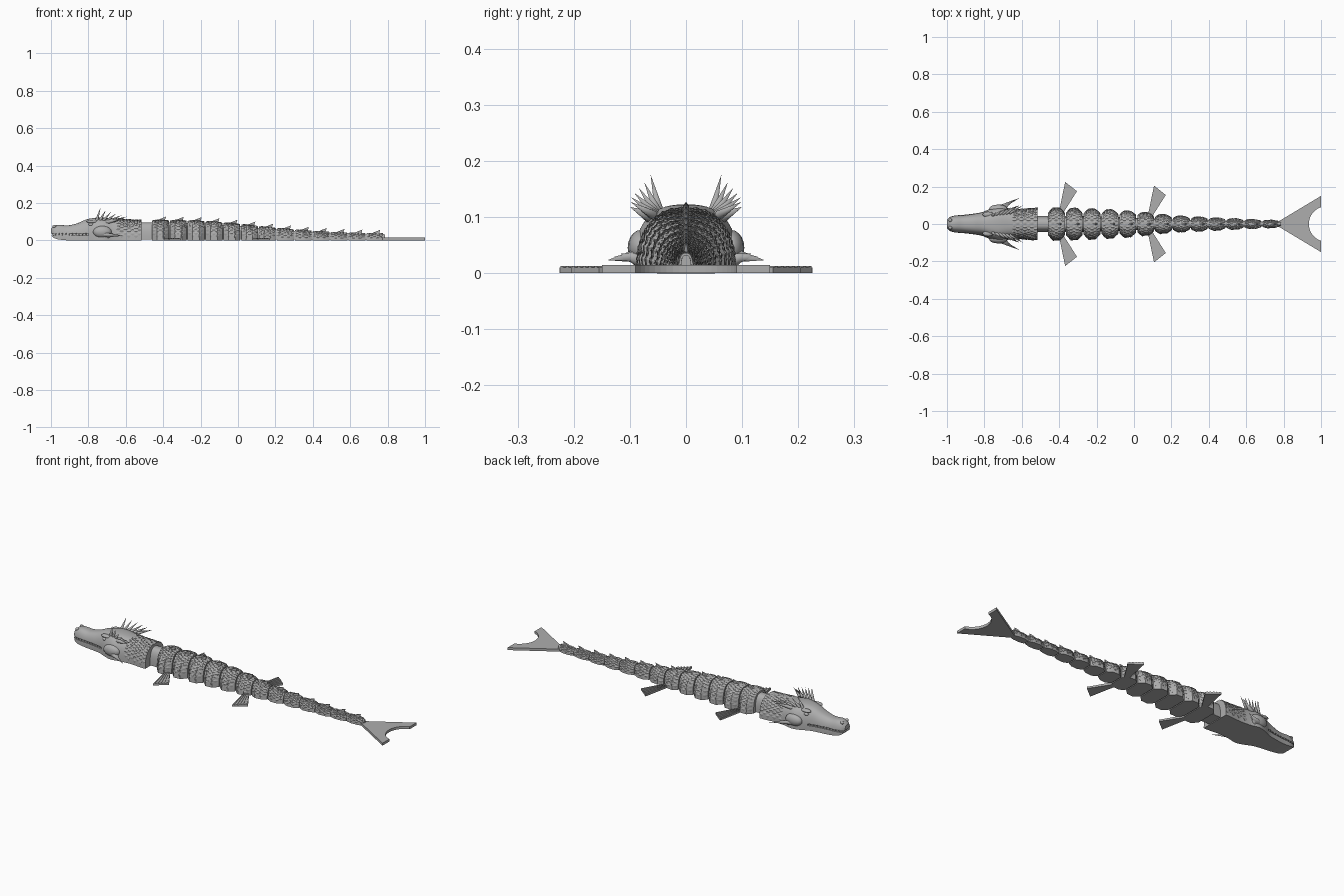
import bpy, bmesh, math
from mathutils import Vector

cube = bpy.data.objects.get("Cube")
if cube:
    bpy.data.objects.remove(cube)

grey = bpy.data.materials.new("stone grey")
grey.use_nodes = True
COLOUR = (0.42, 0.42, 0.42, 1)
grey.diffuse_color = COLOUR
grey.node_tree.nodes["Principled BSDF"].inputs["Base Color"].default_value = COLOUR


def finish(bm, name, smooth=None):
    bmesh.ops.recalc_face_normals(bm, faces=bm.faces)
    mesh = bpy.data.meshes.new(name)
    bm.to_mesh(mesh)
    bm.free()
    mesh.materials.append(grey)
    ob = bpy.data.objects.new(name, mesh)
    bpy.context.collection.objects.link(ob)
    if smooth:
        bpy.ops.object.select_all(action='DESELECT')
        ob.select_set(True)
        bpy.context.view_layer.objects.active = ob
        bpy.ops.object.shade_smooth_by_angle(angle=math.radians(smooth))
    return ob


def sample(table, x):
    """Smooth interpolation of a table of (x, values...)."""
    i = 0
    while i < len(table) - 2 and x > table[i + 1][0]:
        i += 1
    p = [table[max(0, min(len(table) - 1, i + k))] for k in (-1, 0, 1, 2)]
    t = max(0, min(1, (x - p[1][0]) / (p[2][0] - p[1][0])))
    out = []
    for a, b, c, d in list(zip(*p))[1:]:
        out.append(b + t * (c - a + t * (2*a - 5*b + 4*c - d + t * (3*(b - c) + d - a))) / 2)
    return out


def arch(x, a, w, h, zb=0):
    """Point on the flat-bottomed cross-section, angle a from 0 to pi."""
    c, s = math.cos(a), math.sin(a)
    return Vector((x, math.copysign(w * abs(c) ** 0.75, c), zb + (h - zb) * max(s, 0) ** 0.75))


def loft(bm, stations, n=24):
    rings = [[bm.verts.new(arch(x, math.pi * i / n, *v)) for i in range(n + 1)]
             for x, *v in stations]
    for r, q in zip(rings, rings[1:]):
        for i in range(n + 1):
            j = (i + 1) % (n + 1)
            bm.faces.new((r[i], r[j], q[j], q[i]))
    bm.faces.new(rings[0])
    bm.faces.new(rings[-1])


def spike(bm, base, tip, r, n=8):
    base, tip = Vector(base), Vector(tip)
    d = tip - base
    u = d.orthogonal().normalized()
    v = d.normalized().cross(u)
    ring = [bm.verts.new(base + r * (math.cos(t) * u + math.sin(t) * v))
            for t in (2 * math.pi * i / n for i in range(n))]
    top = bm.verts.new(tip)
    bm.faces.new(ring)
    for i in range(n):
        bm.faces.new((ring[i], ring[(i + 1) % n], top))


def plate(bm, outline, z0, z1):
    low = [bm.verts.new((x, y, z0)) for x, y in outline]
    high = [bm.verts.new((x, y, z1)) for x, y in outline]
    bm.faces.new(low)
    bm.faces.new(high)
    for i in range(len(low)):
        j = (i + 1) % len(low)
        bm.faces.new((low[i], low[j], high[j], high[i]))


def scales(bm, surf, x0, x1, rows, across, lift):
    """Overlapping diamond scales, raised at the rear tip."""
    dx, da = (x1 - x0) / rows, math.pi / across
    for r in range(rows):
        for k in range(across - 1):
            a = da * (k + 0.75 + 0.5 * (r % 2))
            x = x0 + dx * (r + 0.5)
            mid = surf(x, a)
            out = Vector((0, mid.y, mid.z - 0.01)).normalized() * lift
            front, back = surf(x - dx * 0.6, a), surf(x + dx * 0.7, a) + out
            left, right = surf(x, a - da * 0.5), surf(x, a + da * 0.5)
            f, b, l, s, m = (bm.verts.new(p) for p in
                             (front, back, left, right, mid + out))
            under = bm.verts.new(surf(x + dx * 0.5, a) - out)
            for tri in ((f, l, m), (l, b, m), (b, s, m), (s, f, m),
                        (l, under, b), (b, under, s), (f, under, l), (s, under, f)):
                bm.faces.new(tri)


# Head and neck: x, half width, top, bottom
HEAD = [(-1.0, .022, .062, .03), (-.988, .036, .076, .014), (-.96, .045, .083, .005),
        (-.91, .049, .08, 0), (-.86, .055, .091, 0), (-.81, .064, .112, 0),
        (-.76, .085, .121, 0), (-.72, .094, .122, 0), (-.67, .084, .118, 0),
        (-.61, .08, .113, 0), (-.54, .085, .108, 0), (-.515, .085, .108, 0)]
xs = [-1 + .485 * (i / 64) for i in range(65)]
bm = bmesh.new()
loft(bm, [(x, *sample(HEAD, x)) for x in xs], 32)
head = finish(bm, "head")

# Mouth slot cut around the snout, with an inner core
bm = bmesh.new()
plate(bm, [(-1.02, -.2), (-.8, -.2), (-.8, .2), (-1.02, .2)], .027, .036)
cutter = finish(bm, "mouth_cutter")
cutter.hide_render = True
cutter.hide_viewport = True
cut = head.modifiers.new("mouth", 'BOOLEAN')
cut.operation = 'DIFFERENCE'
cut.object = cutter
bpy.context.view_layer.objects.active = head
head.select_set(True)
bpy.ops.object.shade_smooth_by_angle(angle=math.radians(40))

bm = bmesh.new()
core = [(x + .006, *sample(HEAD, x)) for x in xs[:29]]
loft(bm, [(x, w * .86, h * .8, b + .003) for x, w, h, b in core])
finish(bm, "mouth_core", 40)

# Teeth, eyes, nostrils, cheek spikes and crest, on both sides
teeth, face, horns = bmesh.new(), bmesh.new(), bmesh.new()
for s in (-1, 1):
    for i in range(10):
        x = -.975 + .018 * i
        w, h, b = sample(HEAD, x)
        y = abs(arch(x, math.asin(min(1, ((.032 - b) / (h - b)) ** 1.333)), w, h, b).y)
        spike(teeth, (x, s * (y - .004), .038), (x, s * (y - .003), .025), .005, 6)

    def ball(centre, size):
        made = bmesh.ops.create_uvsphere(face, u_segments=16, v_segments=10, radius=1)
        for v in made["verts"]:
            v.co = Vector(centre) + Vector(a * b for a, b in zip(v.co, size))
    ball((-.785, s * .055, .084), (.014, .012, .008))
    ball((-.78, s * .051, .1), (.03, .015, .009))
    ball((-.982, s * .02, .074), (.01, .009, .008))
    ball((-.725, s * .08, .045), (.05, .024, .032))

    for i in range(3):
        spike(horns, (-.725 + .015 * i, s * .085, .032 - .004 * i),
              (-.61 - .025 * i, s * (.14 - .012 * i), .023 + .006 * i), .013)
    for i in range(6):
        t = i / 5
        spike(horns, (-.755 + .09 * t, s * (.047 + .012 * t), .108 - .004 * t),
              (-.735 + .14 * t, s * (.063 + .036 * math.sin(t * 1.6)), .175 - .048 * t ** .8),
              .0085)
    spike(horns, (-.7, s * .06, .098), (-.61, s * .1, .118), .012)
finish(teeth, "teeth", 40)
finish(face, "face_bumps", 60)
finish(horns, "horns", 60)

# Neck scales
bm = bmesh.new()
scales(bm, lambda x, a: arch(x, a, *sample(HEAD, x)), -.65, -.518, 7, 17, .003)
finish(bm, "neck_scales")

# Body size along its length: x, half width, height
BODY = [(-.56, .086, .108), (-.4, .087, .108), (-.2, .081, .104), (0, .068, .088),
        (.2, .047, .066), (.4, .036, .05), (.6, .026, .04), (.79, .019, .037)]
PITCH, COUNT, START = .0955, 13, -.415

def pinch(t):
    """Width factor along one link, t from -0.5 to 0.5."""
    return 1 - .36 * max(0, (abs(t) - .2) / .3)


def link_surface(centre):
    def surf(x, a):
        w, h = sample(BODY, x)
        t = max(-.5, min(.5, (x - centre) / PITCH))
        return arch(x, a, w * pinch(t), h * (.9 + .1 * pinch(t)))
    return surf


# Jointed body links, each with scales and a back spine
links, skin, spines = bmesh.new(), bmesh.new(), bmesh.new()
for i in range(COUNT):
    c = START + PITCH * i
    stations = []
    for t in (-.47, -.2, .2, .47):
        w, h = sample(BODY, c + t * PITCH)
        stations.append((c + t * PITCH, w * pinch(t), h * (.9 + .1 * pinch(t))))
    loft(links, stations)
    h = sample(BODY, c)[1]
    scales(skin, link_surface(c), c - .45 * PITCH, c + .42 * PITCH, 5,
           max(9, int(17 - i * .6)), .003)
    # Swept blade
    base = [(-.032, -.006), (.022, -.006), (.03, .019), (.012, .012)]
    sides = [[spines.verts.new((c + x, s * .005 * (z < .018), h + z)) for x, z in base]
             for s in (-1, 1)]
    for side in sides:
        spines.faces.new(side)
    for k in range(4):
        m = (k + 1) % 4
        spines.faces.new((sides[0][k], sides[0][m], sides[1][m], sides[1][k]))
finish(links, "body_links", 30)
finish(skin, "body_scales")
finish(spines, "back_spines")

# Narrow core joining the links
bm = bmesh.new()
loft(bm, [(x, sample(BODY, x)[0] * .5, sample(BODY, x)[1] * .88, .004)
          for x in (-.54, -.4, -.2, 0, .2, .4, .6, .785)])
finish(bm, "joint_core", 40)

# Side fins with raised ribs
bm = bmesh.new()
for s in (-1, 1):
    for x, y in ((-.39, .06), (.085, .04)):
        tip_a, tip_b = Vector((x + .022, y + .165)), Vector((x + .085, y + .115))
        root_a, root_b = Vector((x - .012, y)), Vector((x + .012, y))
        plate(bm, [(p.x, s * p.y) for p in (root_a, tip_a, tip_b, root_b)], 0, .01)
        for k in range(5):
            p = root_a.lerp(root_b, k / 4)
            q, r = tip_a.lerp(tip_b, k / 5 + .03), tip_a.lerp(tip_b, k / 5 + .12)
            plate(bm, [(v.x, s * v.y) for v in (p, q, r)], .009, .013)
finish(bm, "side_fins")

# Forked tail fin with a round notch
bm = bmesh.new()
notch = [(1.03 - .095 * math.cos(t), .095 * math.sin(t))
         for t in (-1.25 + 2.5 * i / 20 for i in range(21))]
plate(bm, [(.77, -.012), (1, -.15)] + notch + [(1, .15), (.77, .012)], 0, .014)
finish(bm, "tail_fin")
